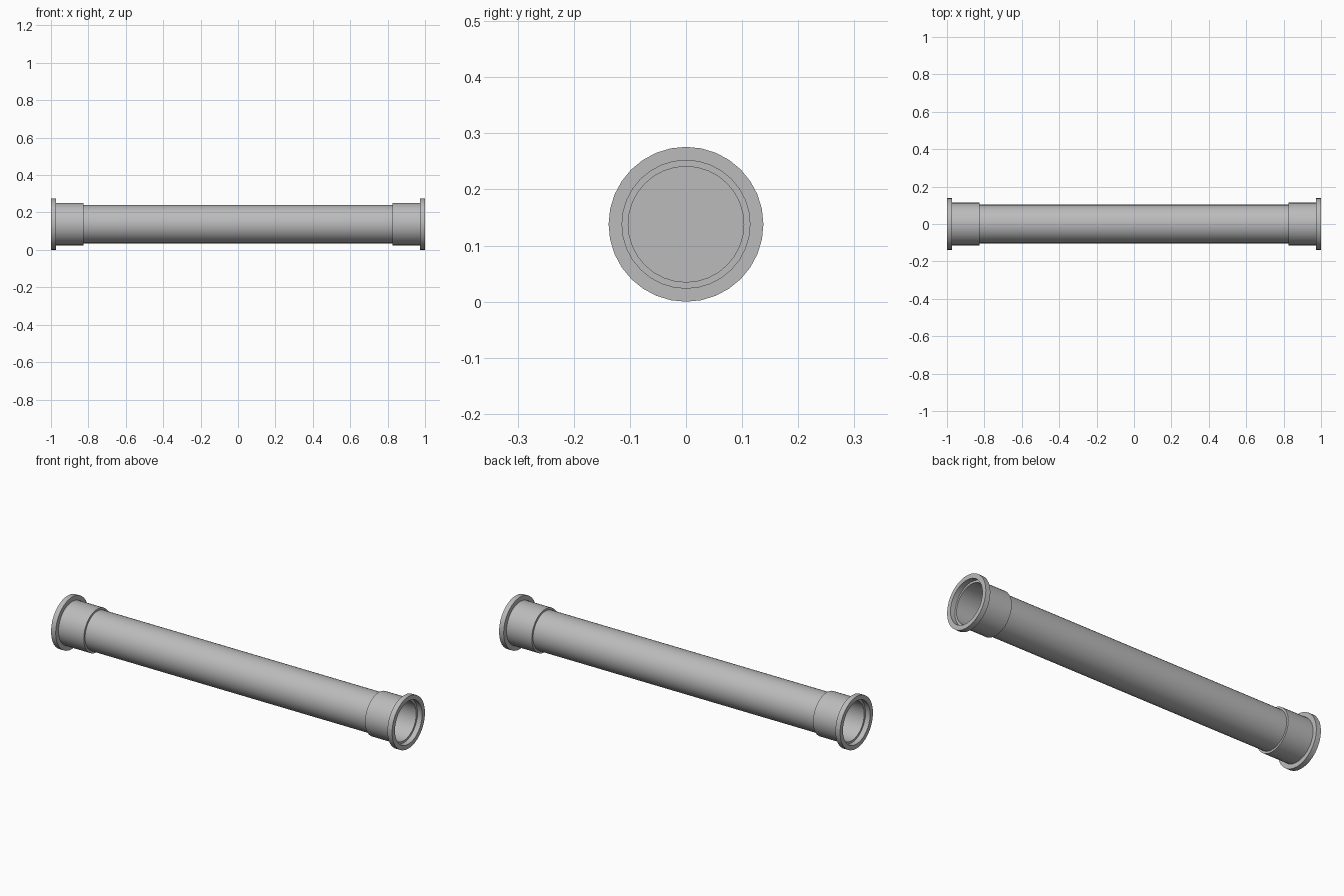
import bpy, bmesh, math

if "Cube" in bpy.data.objects:
    bpy.data.objects.remove(bpy.data.objects["Cube"])

SIDES = 32
AXIS_Z = 0.138

grey = bpy.data.materials.new("pipe_grey")
grey.diffuse_color = (0.5, 0.5, 0.5, 1)
grey.use_nodes = True
grey.node_tree.nodes["Principled BSDF"].inputs["Base Color"].default_value = grey.diffuse_color


def lathe(name, profile, closed):
    """Spin (x, radius) points around the long axis."""
    bm = bmesh.new()
    rings = []
    for x, r in profile:
        if r == 0:
            rings.append([bm.verts.new((x, 0, AXIS_Z))] * SIDES)
        else:
            rings.append([bm.verts.new((x, r * math.sin(2 * math.pi * i / SIDES),
                                        AXIS_Z + r * math.cos(2 * math.pi * i / SIDES)))
                          for i in range(SIDES)])
    pairs = list(zip(rings, rings[1:]))
    if closed:
        pairs.append((rings[-1], rings[0]))
    for a, b in pairs:
        for i in range(SIDES):
            j = (i + 1) % SIDES
            bm.faces.new(dict.fromkeys((a[i], a[j], b[j], b[i])))
    bmesh.ops.recalc_face_normals(bm, faces=bm.faces)
    mesh = bpy.data.meshes.new(name)
    bm.to_mesh(mesh)
    bm.free()
    mesh.materials.append(grey)
    obj = bpy.data.objects.new(name, mesh)
    bpy.context.collection.objects.link(obj)
    bpy.ops.object.select_all(action='DESELECT')
    obj.select_set(True)
    bpy.context.view_layer.objects.active = obj
    bpy.ops.object.shade_smooth_by_angle(angle=math.radians(30))


# Long solid pipe, its ends closing the sockets
lathe("pipe", [(-0.825, 0), (-0.825, 0.103), (0.825, 0.103), (0.825, 0)], False)

for side, s in (("left", -1), ("right", 1)):
    # Socket sleeve around the pipe end
    lathe(side + "_sleeve", [(s * 0.825, 0.103), (s * 0.825, 0.114),
                             (s * 0.973, 0.114), (s * 0.973, 0.103)], True)
    # Wider flange with a counterbore
    lathe(side + "_flange", [(s * 0.973, 0.114), (s * 0.973, 0.138),
                             (s * 1.0, 0.138), (s * 1.0, 0.114)], True)
